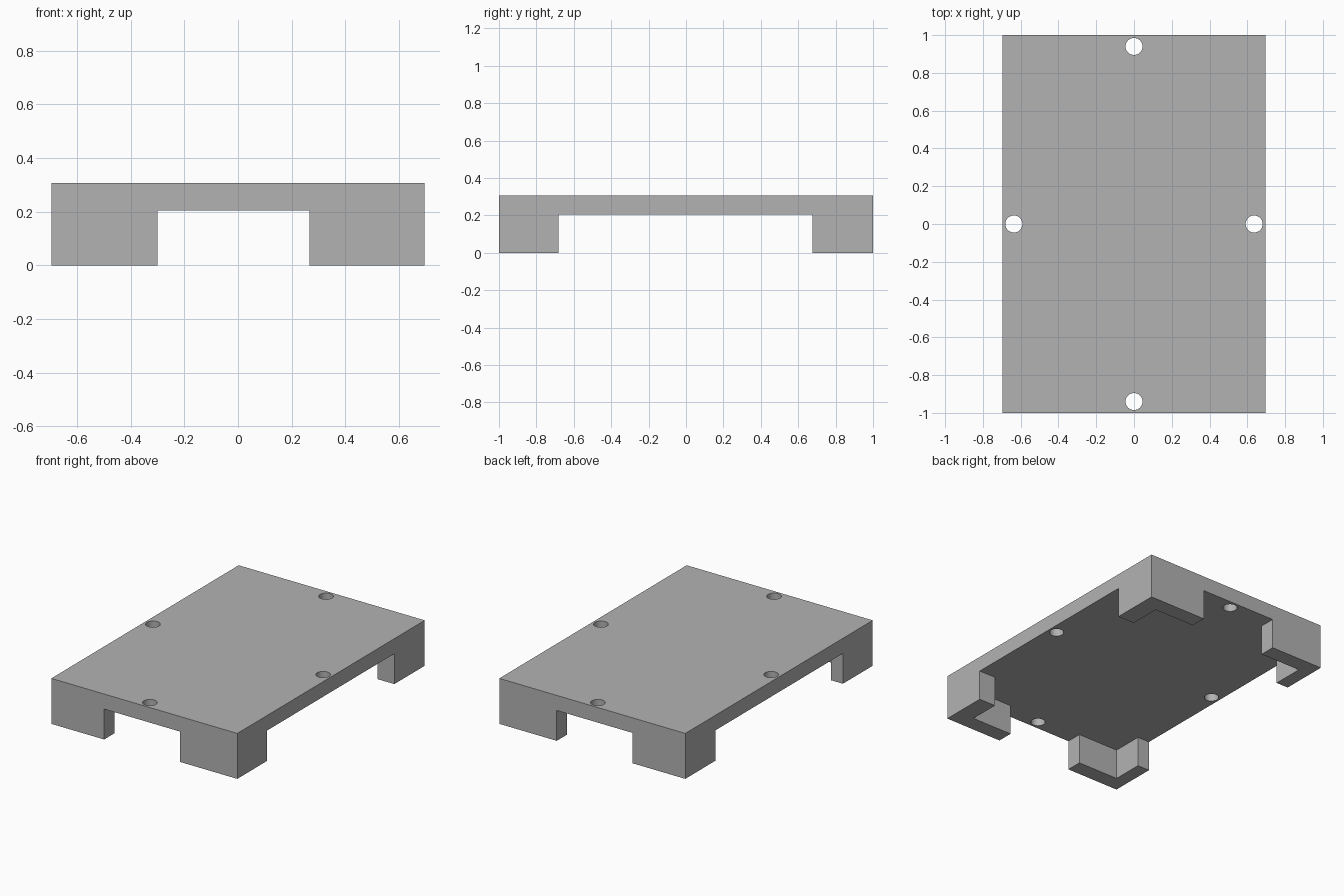
import bpy
from math import radians

if "Cube" in bpy.data.objects:
    bpy.data.objects.remove(bpy.data.objects["Cube"], do_unlink=True)

HALF_X, HALF_Y, HEIGHT, UNDERSIDE = 0.695, 1.0, 0.307, 0.205

grey = bpy.data.materials.new("plain_grey")
grey.use_nodes = True
colour = (0.45, 0.45, 0.45, 1)
grey.diffuse_color = colour
grey.node_tree.nodes["Principled BSDF"].inputs["Base Color"].default_value = colour


def box(name, x0, x1, y0, y1, z0, z1):
    centre = ((x0 + x1) / 2, (y0 + y1) / 2, (z0 + z1) / 2)
    bpy.ops.mesh.primitive_cube_add(size=1, location=centre)
    ob = bpy.context.object
    ob.name = name
    ob.scale = (x1 - x0, y1 - y0, z1 - z0)
    bpy.ops.object.transform_apply(location=True, rotation=True, scale=True)
    return ob


def carve(body, cutter):
    cutter.hide_render = True
    mod = body.modifiers.new("cut", "BOOLEAN")
    mod.operation = "DIFFERENCE"
    mod.solver = "EXACT"
    mod.object = cutter
    bpy.context.view_layer.objects.active = body
    bpy.ops.object.modifier_apply(modifier=mod.name)
    bpy.data.objects.remove(cutter, do_unlink=True)


# Solid block that becomes the plate with four angled corner feet
plate = box("footed_plate", -HALF_X, HALF_X, -HALF_Y, HALF_Y, 0, HEIGHT)
plate.data.materials.append(grey)

# Hollow underside, leaving thin walls
carve(plate, box("pocket", -0.605, 0.57, -0.892, 0.892, -0.1, UNDERSIDE))
# Openings through the end walls and side walls
carve(plate, box("end_opening", -0.30, 0.266, -1.2, 1.2, -0.1, UNDERSIDE))
carve(plate, box("side_opening", -1.2, 1.2, -0.682, 0.676, -0.1, UNDERSIDE))

# Mounting hole in the middle of each edge
for x, y in ((0, 0.94), (0, -0.94), (0.636, 0), (-0.636, 0)):
    bpy.ops.mesh.primitive_cylinder_add(vertices=40, radius=0.045, depth=0.4,
                                        location=(x, y, HEIGHT))
    carve(plate, bpy.context.object)

# Smooth hole walls, sharp everywhere else
bpy.ops.object.select_all(action="DESELECT")
plate.select_set(True)
bpy.context.view_layer.objects.active = plate
bpy.ops.object.shade_smooth_by_angle(angle=radians(30))
